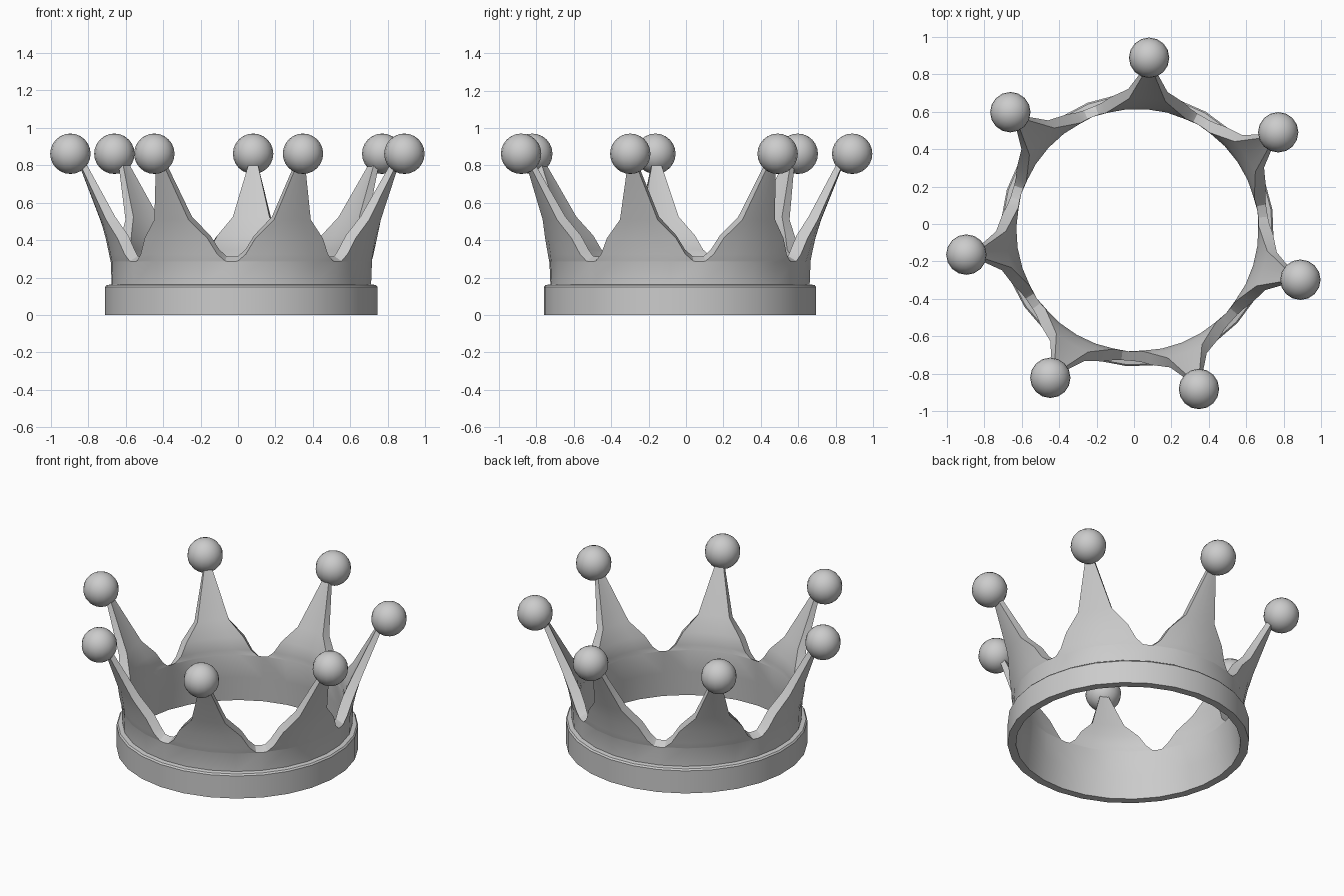
import bpy, bmesh
from math import radians, cos, sin, pi

if "Cube" in bpy.data.objects:
    bpy.data.objects.remove(bpy.data.objects["Cube"])

N = 7                                  # number of spikes
STEP = 2 * pi / N
START = radians(85.7)
CX, CY = 0.018, -0.032                 # ring centre


def polar(r, a, z):
    return (CX + r * cos(a), CY + r * sin(a), z)


def finish(bm, name, angle=30):
    bmesh.ops.remove_doubles(bm, verts=bm.verts, dist=0.0005)
    bmesh.ops.recalc_face_normals(bm, faces=bm.faces)
    me = bpy.data.meshes.new(name)
    bm.to_mesh(me)
    bm.free()
    ob = bpy.data.objects.new(name, me)
    bpy.context.collection.objects.link(ob)
    bpy.ops.object.select_all(action='DESELECT')
    ob.select_set(True)
    bpy.context.view_layer.objects.active = ob
    bpy.ops.object.shade_smooth_by_angle(angle=radians(angle))
    return ob


# crown wall: rows of (half angle, outer z, outer r, inner z, inner r) per spike
ROWS = [
    (180 / N, 0.0, 0.695, 0.0, 0.68),
    (180 / N, 0.16, 0.695, 0.16, 0.665),
    (180 / N, 0.285, 0.700, 0.312, 0.650),
    (23.0, 0.288, 0.700, 0.315, 0.650),
    (19.5, 0.325, 0.707, 0.350, 0.647),
    (15.5, 0.41, 0.725, 0.425, 0.662),
    (8.0, 0.51, 0.755, 0.525, 0.703),
    (1.8, 0.79, 0.868, 0.80, 0.838),
]
FRACS = (-1, -0.5, 0, 0.5, 1)
bm = bmesh.new()
for k in range(N):
    mid = START + k * STEP
    outer = [[bm.verts.new(polar(ro, mid + f * radians(h), zo)) for f in FRACS]
             for h, zo, ro, zi, ri in ROWS]
    inner = [[bm.verts.new(polar(ri, mid + f * radians(h), zi)) for f in FRACS]
             for h, zo, ro, zi, ri in ROWS]
    for i in range(len(ROWS) - 1):
        for j in range(4):
            for g in (outer, inner):
                bm.faces.new((g[i][j], g[i][j + 1], g[i + 1][j + 1], g[i + 1][j]))
        if i >= 2:                     # rim along both spike edges
            for j in (0, 4):
                bm.faces.new((outer[i][j], outer[i + 1][j], inner[i + 1][j], inner[i][j]))
    for i in (0, -1):                  # bottom edge and spike tip
        for j in range(4):
            bm.faces.new((outer[i][j], outer[i][j + 1], inner[i][j + 1], inner[i][j]))
finish(bm, "crown_wall")

# base band with a small chamfer, same 28 sides as the wall
PROFILE = [(0.69, 0), (0.73, 0), (0.73, 0.15), (0.722, 0.16), (0.69, 0.165)]
SIDES = N * 4
bm = bmesh.new()
rings = [[bm.verts.new(polar(r, START + s * 2 * pi / SIDES, z)) for r, z in PROFILE]
         for s in range(SIDES)]
for s in range(SIDES):
    a, b = rings[s], rings[(s + 1) % SIDES]
    for i in range(len(PROFILE)):
        j = (i + 1) % len(PROFILE)
        bm.faces.new((a[i], b[i], b[j], a[j]))
finish(bm, "base_band")

# ball on every spike tip
for k in range(N):
    a = START + k * STEP
    bm = bmesh.new()
    bmesh.ops.create_uvsphere(bm, u_segments=16, v_segments=12, radius=0.108)
    ball = finish(bm, f"tip_ball_{k + 1}", 60)
    ball.location = (0.012 + 0.918 * cos(a), -0.027 + 0.918 * sin(a), 0.862)
